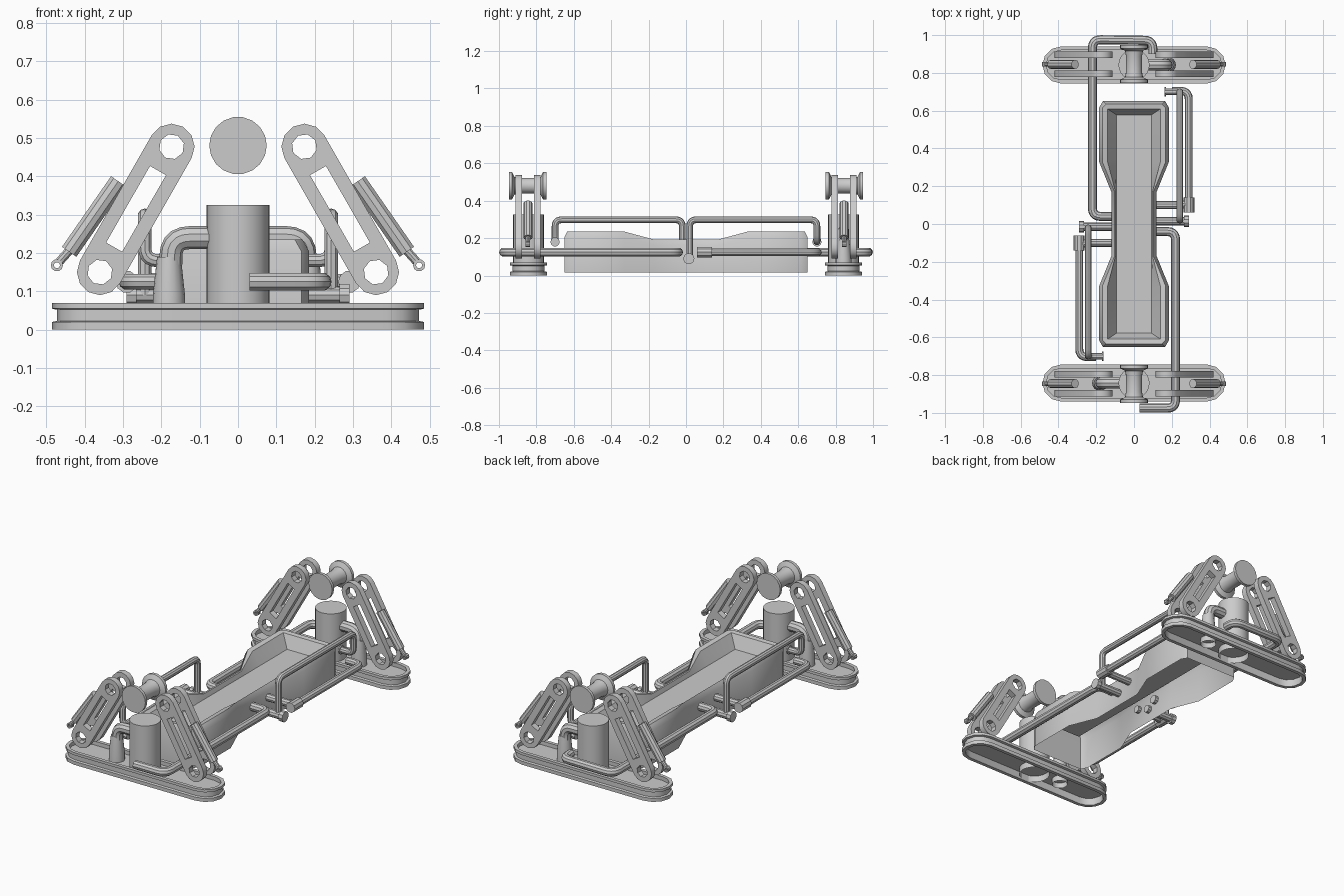
import bpy, bmesh, math
from mathutils import Vector, Matrix

cube = bpy.data.objects.get("Cube")
if cube:
    bpy.data.objects.remove(cube, do_unlink=True)

# One plain grey material
grey = bpy.data.materials.new("plain_grey")
grey.use_nodes = True
color = (0.6, 0.6, 0.6, 1)
grey.diffuse_color = color
grey.node_tree.nodes["Principled BSDF"].inputs["Base Color"].default_value = color
parts = []
END_Y = -0.842


def add_mesh(name, mesh, twin=True):
    """Link a mesh, plus its half-turn copy for the other end."""
    mesh.materials.clear()
    mesh.materials.append(grey)
    for suffix, turn in (("", 0), ("_opposite", math.pi)):
        if suffix and not twin:
            continue
        ob = bpy.data.objects.new(name + suffix, mesh if not suffix else mesh.copy())
        ob.rotation_euler.z = turn
        bpy.context.collection.objects.link(ob)
        parts.append(ob)


def add_bmesh(name, bm, twin=True):
    bmesh.ops.recalc_face_normals(bm, faces=bm.faces)
    mesh = bpy.data.meshes.new(name)
    bm.to_mesh(mesh)
    bm.free()
    add_mesh(name, mesh, twin)


def loft(bm, loops, closed=False):
    rings = [[bm.verts.new(p) for p in loop] for loop in loops]
    pairs = list(zip(rings, rings[1:] + rings[:1]))
    for a, b in pairs if closed else pairs[:-1]:
        for i in range(len(a)):
            j = (i + 1) % len(a)
            bm.faces.new((a[i], a[j], b[j], b[i]))
    return rings


def lathe(name, profile, origin, along_y=False, sides=16, cap_start=False):
    """Turn (radius, height) points around the z or y axis."""
    bm = bmesh.new()
    angles = [math.tau * i / sides for i in range(sides)]
    rings = loft(bm, [[(r * math.cos(a), r * math.sin(a), h) for a in angles]
                      for r, h in profile])
    bm.faces.new(rings[-1])
    if cap_start:
        bm.faces.new(rings[0])
    turn = Matrix.Rotation(math.pi / 2, 4, "X") if along_y else Matrix()
    bm.transform(Matrix.Translation(origin) @ turn)
    add_bmesh(name, bm)


def curve_mesh(name, curve, matrix=None, twin=True):
    temp = bpy.data.objects.new(name + "_curve", curve)
    bpy.context.collection.objects.link(temp)
    graph = bpy.context.evaluated_depsgraph_get()
    mesh = bpy.data.meshes.new_from_object(temp.evaluated_get(graph))
    bpy.data.objects.remove(temp, do_unlink=True)
    if matrix:
        mesh.transform(matrix)
    mesh.name = name
    add_mesh(name, mesh, twin)


def add_spline(curve, points, cyclic):
    spline = curve.splines.new("POLY")
    spline.points.add(len(points) - 1)
    for target, p in zip(spline.points, points):
        target.co = (*p, 1)
    spline.use_cyclic_u = cyclic


def pipe(name, points, radius, bend=0.045, twin=True):
    """Round tube along a path with rounded corners."""
    pts = [Vector(p) for p in points]
    path = [pts[0]]
    for before, corner, after in zip(pts, pts[1:], pts[2:]):
        a = corner + (before - corner).normalized() * bend
        b = corner + (after - corner).normalized() * bend
        for i in range(6):
            t = i / 5
            path.append(a * (1 - t) ** 2 + corner * 2 * t * (1 - t) + b * t * t)
    path.append(pts[-1])
    curve = bpy.data.curves.new(name, "CURVE")
    curve.dimensions = "3D"
    curve.bevel_depth = radius
    curve.bevel_resolution = 3
    curve.use_fill_caps = True
    add_spline(curve, path, False)
    curve_mesh(name, curve, twin=twin)


# Long foot pads: a grooved rim around a thin floor
def stadium(inset, z):
    r, half = 0.098 - inset, 0.387
    pts = []
    for side, start in ((1, -90), (-1, 90)):
        for i in range(7):
            a = math.radians(start + 30 * i)
            pts.append((side * half + r * math.cos(a), END_Y + r * math.sin(a), z))
    return pts


bm = bmesh.new()
rim = [(0, 0), (0, .02), (.013, .023), (.013, .052), (0, .055), (0, .07),
       (.02, .07), (.02, .048), (.02, .042), (.02, 0)]
rings = loft(bm, [stadium(*p) for p in rim], closed=True)
bm.faces.new(rings[7])
bm.faces.new(rings[8])
add_bmesh("foot_pad", bm)

# Upright tank and the spool above it
lathe("tank", [(.082, .005), (.082, .325)], (0, END_Y, 0), sides=24)
lathe("spool", [(.075, -.1), (.075, -.083), (.048, -.07), (.042, -.04), (.042, .04),
                (.048, .07), (.075, .083), (.075, .1)],
      (0, END_Y - .005, .48), along_y=True, sides=18, cap_start=True)

# Elbow pipe beside the tank
lathe("elbow_base", [(.042, .01), (.042, .09), (.031, .19)], (-.18, END_Y, 0))
pipe("elbow", [(-.175, END_Y, .17), (-.175, END_Y, .24), (-.06, END_Y, .24)], .03, .05)

# Slanted arms of two slotted plates, with a piston on the outside
low, high = Vector((.36, .15)), Vector((.173, .477))
axis = (high - low).normalized()
normal = Vector((-axis.y, axis.x))
length = (high - low).length


def arm_point(along, across, side):
    p = low + axis * along + normal * across
    return (side * p.x, p.y, 0)


def arm_arc(center, radius, start, steps, sweep, side):
    angles = [math.radians(start + sweep * i / steps) for i in range(steps + 1)]
    return [arm_point(center + radius * math.cos(a), radius * math.sin(a), side)
            for a in angles]


for side, label in ((1, "left"), (-1, "right")):
    for offset in (-.05, .05):
        curve = bpy.data.curves.new("arm", "CURVE")
        curve.dimensions = "2D"
        curve.fill_mode = "BOTH"
        curve.extrude = .017
        add_spline(curve, arm_arc(length, .06, -90, 6, 180, side)
                   + arm_arc(0, .06, 90, 6, 180, side), True)
        for center in (0, length):
            add_spline(curve, arm_arc(center, .033, 0, 8, 360, side)[:-1], True)
        add_spline(curve, [arm_point(a, b, side) for a, b in
                           ((.075, -.024), (.305, -.024), (.305, .024), (.075, .024))], True)
        place = Matrix.Translation((0, END_Y - .003 + offset, 0))
        curve_mesh(f"{label}_arm_plate", curve, place @ Matrix.Rotation(math.pi / 2, 4, "X"))
    y = END_Y - .003
    pipe(f"{label}_piston", [(side * .44, y, .203), (side * .312, y, .387)], .024)
    pipe(f"{label}_piston_rod", [(side * .465, y, .178), (side * .43, y, .217)], .012)
    bm = bmesh.new()
    ring = [(.008, -.012), (.016, -.012), (.016, .012), (.008, .012)]
    loft(bm, [[(side * .472 + r * math.cos(math.tau * i / 10), y + h,
                .168 + r * math.sin(math.tau * i / 10)) for i in range(10)]
              for r, h in ring], closed=True)
    add_bmesh(f"{label}_piston_eye", bm)

# Waisted body shell, open below, with a sunken deck
half = [(.165, .65), (.185, .615), (.185, .33), (.12, .17)]
quarter = half + [(w, -y) for w, y in reversed(half)]


def body_loop(width, end, height):
    right = []
    for w, y in quarter:
        top = .235 if abs(y) > .2 else .192
        right.append((width(w), max(-end, min(end, y)), height(top)))
    return right + [(-x, y, z) for x, y, z in reversed(right)]


bm = bmesh.new()
rings = loft(bm, [
    body_loop(lambda w: w, .65, lambda t: .015),
    body_loop(lambda w: w, .65, lambda t: t - .03),
    body_loop(lambda w: w - .017, .635, lambda t: t),
    body_loop(lambda w: max(w - .045, .098), .61, lambda t: t - .004),
    body_loop(lambda w: .093, .578, lambda t: .16)])
# Merge the clamped corners before closing the deck
x, y, z = .093, .578, .16
bmesh.ops.remove_doubles(bm, verts=rings[-1], dist=.0001)
deck = [v for v in bm.verts if abs(v.co.z - z) < 1e-4 and abs(abs(v.co.x) - x) < 1e-4]
deck.sort(key=lambda v: (v.co.x > 0, v.co.y if v.co.x < 0 else -v.co.y))
bm.faces.new(deck)
add_bmesh("body", bm, twin=False)

# Long pipes from the waist around each foot pad
waist = [(.22, -.04, .125), (.1, -.04, .125)]
pipe("front_long_pipe", [(.03, -.975, .125), (.22, -.975, .125)] + waist, .024, twin=False)
pipe("front_pipe_flange", [(.03, -.975, .125), (.038, -.975, .125)], .037 - .013, twin=False)
pipe("back_long_pipe", [(.1, .9, .125), (.1, .972, .125), (-.22, .976, .125)]
     + [(-x, -y, z) for x, y, z in waist], .024, twin=False)

# Side pipes with collars, and raised hand rails
pipe("side_pipe", [(.1, .1, .125), (.29, .1, .125), (.29, .705, .125), (.2, .705, .125)], .021)
pipe("side_pipe_collar", [(.29, .06, .125), (.29, .14, .125)], .029)
pipe("waist_pipe", [(.1, .015, .09), (.28, .015, .09)], .022)
pipe("waist_pipe_collar", [(.265, .015, .09), (.29, .015, .09)], .03)
pipe("hand_rail", [(.165, .7, .18), (.243, .7, .18), (.243, .7, .298),
                   (.243, .02, .298), (.243, .02, .09)], .018, .035)
pipe("hand_rail_flange", [(.162, .7, .18), (.17, .7, .18)], .025)

# Smooth the round parts and keep hard edges
for ob in bpy.context.view_layer.objects:
    ob.select_set(ob in parts)
bpy.context.view_layer.objects.active = parts[0]
bpy.ops.object.shade_smooth_by_angle(angle=math.radians(35))
